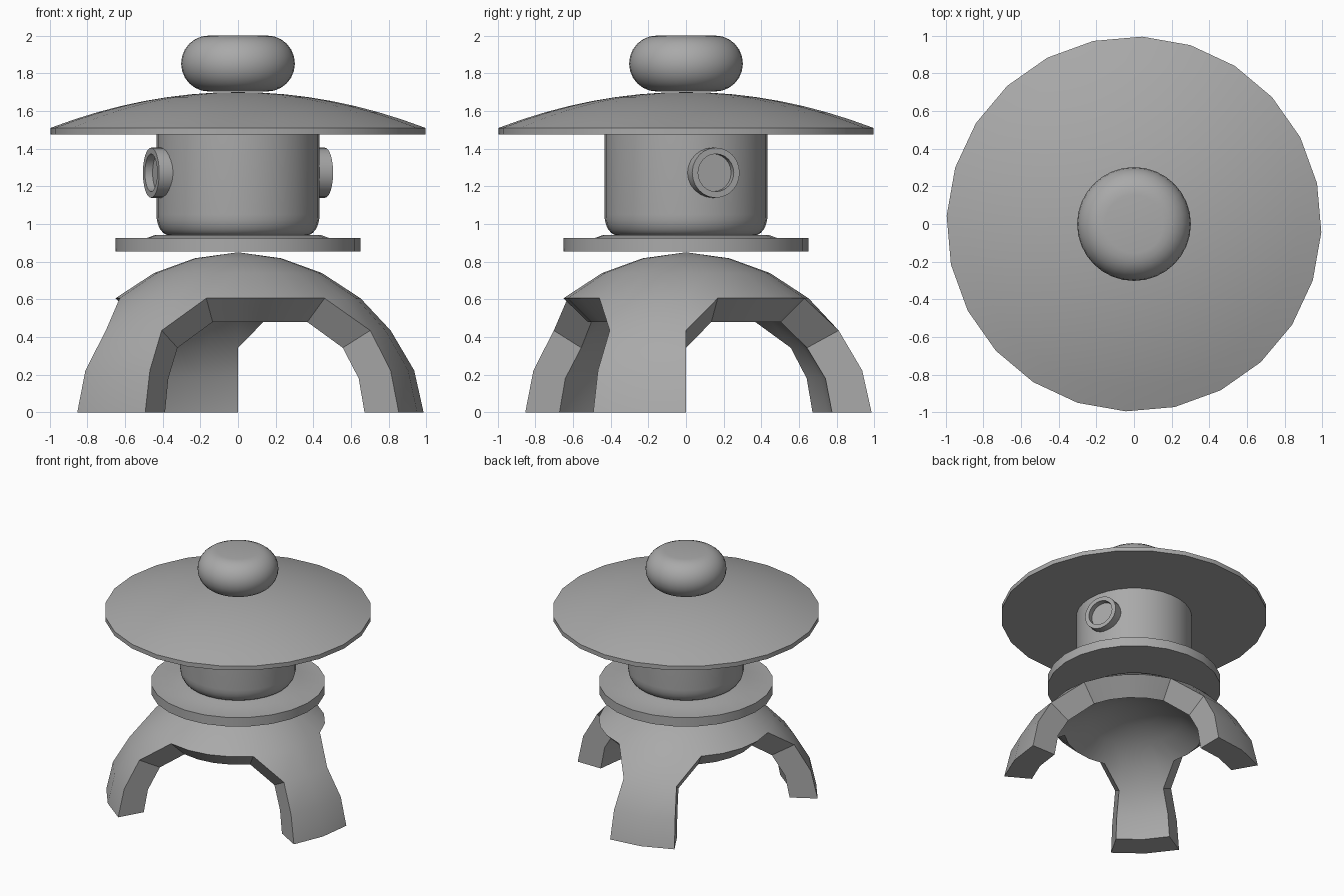
import bpy, bmesh, math
from mathutils import Vector, Matrix

if "Cube" in bpy.data.objects:
    bpy.data.objects.remove(bpy.data.objects["Cube"])

stone = bpy.data.materials.new("grey_stone")
stone.use_nodes = True
GREY = (0.4, 0.4, 0.4, 1)
stone.diffuse_color = GREY
stone.node_tree.nodes["Principled BSDF"].inputs["Base Color"].default_value = GREY


def finish(name, bm, angle=30):
    bmesh.ops.remove_doubles(bm, verts=bm.verts, dist=0.0001)
    bmesh.ops.recalc_face_normals(bm, faces=bm.faces)
    mesh = bpy.data.meshes.new(name)
    bm.to_mesh(mesh)
    bm.free()
    mesh.materials.append(stone)
    obj = bpy.data.objects.new(name, mesh)
    bpy.context.collection.objects.link(obj)
    bpy.ops.object.select_all(action="DESELECT")
    obj.select_set(True)
    bpy.context.view_layer.objects.active = obj
    bpy.ops.object.shade_smooth_by_angle(angle=math.radians(angle))
    return obj


def lathe(name, profile, sides, turn=0, angle=30):
    """Spin a (radius, height) profile around z; closed ends start and stop at radius 0."""
    bm = bmesh.new()
    start = Matrix.Rotation(math.radians(turn), 3, "Z")
    verts = [bm.verts.new(start @ Vector((r, 0, z))) for r, z in profile]
    edges = [bm.edges.new(pair) for pair in zip(verts, verts[1:])]
    bmesh.ops.spin(bm, geom=verts + edges, cent=(0, 0, 0), axis=(0, 0, 1),
                   angle=math.tau, steps=sides, use_duplicate=False)
    return finish(name, bm, angle)


# Three-legged domed base: outer and inner shells with three arched openings
OUTER = [(0.985, 0), (0.935, 0.223), (0.81, 0.435), (0.65, 0.606),
         (0.445, 0.74), (0.23, 0.818), (0, 0.85)]
INNER = [(0.775, 0), (0.74, 0.18), (0.642, 0.343), (0.52, 0.48),
         (0.355, 0.585), (0.185, 0.645), (0, 0.67)]
SEGMENTS = 24


def shell_cells():
    """Yield faces as (ring, segment) corners, leaving out the arches."""
    top = len(OUTER) - 1
    for seg in range(SEGMENTS):
        place = seg % 8          # 0-5 opening, 6-7 leg
        nxt = seg + 1
        for ring in range(top):
            a, b = (ring, seg), (ring, nxt)
            c, d = (ring + 1, nxt), (ring + 1, seg)
            if ring == top - 1:
                yield a, b, (top, 0)
            elif ring > 2 or place > 5:
                yield a, b, c, d
            elif ring == 2 and place == 0:
                yield a, c, d
            elif ring == 2 and place == 5:
                yield b, c, d


def build_base():
    bm = bmesh.new()
    grid = {}

    def vert(layer, corner):
        ring, seg = corner[0], corner[1] % SEGMENTS
        key = (layer, ring, seg)
        if key not in grid:
            r, z = (OUTER, INNER)[layer][ring]
            # Openings start at the left-back leg edge and repeat every third of a turn
            t = math.tau * seg / SEGMENTS
            grid[key] = bm.verts.new((r * math.cos(t), r * math.sin(t), z))
        return grid[key]

    use = {}
    for cell in shell_cells():
        for layer in (0, 1):
            bm.faces.new([vert(layer, c) for c in cell])
        for p, q in zip(cell, cell[1:] + cell[:1]):
            p, q = [(k[0], k[1] % SEGMENTS) for k in (p, q)]
            use.setdefault(frozenset((p, q)), []).append((p, q))
    # Walls across the thickness wherever the shell has a free edge
    for uses in use.values():
        if len(uses) == 1:
            p, q = uses[0]
            bm.faces.new([vert(0, p), vert(0, q), vert(1, q), vert(1, p)])
    return finish("three_legged_base", bm, 25)


build_base()

# Round platform with a thin raised step
lathe("platform", [(0, 0.853), (0.65, 0.853), (0.65, 0.927), (0.48, 0.927),
                   (0.44, 0.942), (0, 0.942)], 24, -2.5)

# Lamp housing with a rounded bottom edge
housing = [(0, 0.94), (0.365, 0.94)]
for i in range(1, 7):
    t = math.pi / 2 * i / 6
    housing.append((0.365 + 0.068 * math.sin(t), 0.94 + 0.11 * (1 - math.cos(t))))
lathe("lamp_housing", housing + [(0.433, 1.48), (0, 1.48)], 32)

# Wide shallow domed roof with a flat underside
roof = [(0, 1.475), (0.995, 1.475)]
roof += [(0.995 * (1 - i / 8), 1.70 - 0.19 * (1 - i / 8) ** 2) for i in range(9)]
lathe("roof", roof, 24, -2.5)

# Pillow-shaped knob on top
knob = [(0, 1.703)]
for i in range(13):
    t = -math.pi / 2 + math.pi * i / 12
    knob.append((0.155 + 0.147 * math.cos(t), 1.8515 + 0.1485 * math.sin(t)))
lathe("top_knob", knob + [(0, 2.0)], 32)

# Two opposite round windows with raised rims
rim = [(0, 0.3), (0.133, 0.3), (0.133, 0.488), (0.1, 0.488), (0.1, 0.445), (0, 0.445)]
for name, heading in (("left_window", 19), ("right_window", 199)):
    window = lathe(name, rim, 24)
    window.matrix_world = (Matrix.Translation((0, 0, 1.272))
                           @ Matrix.Rotation(math.radians(heading), 4, "Z")
                           @ Matrix.Rotation(math.pi / 2, 4, "Y"))
